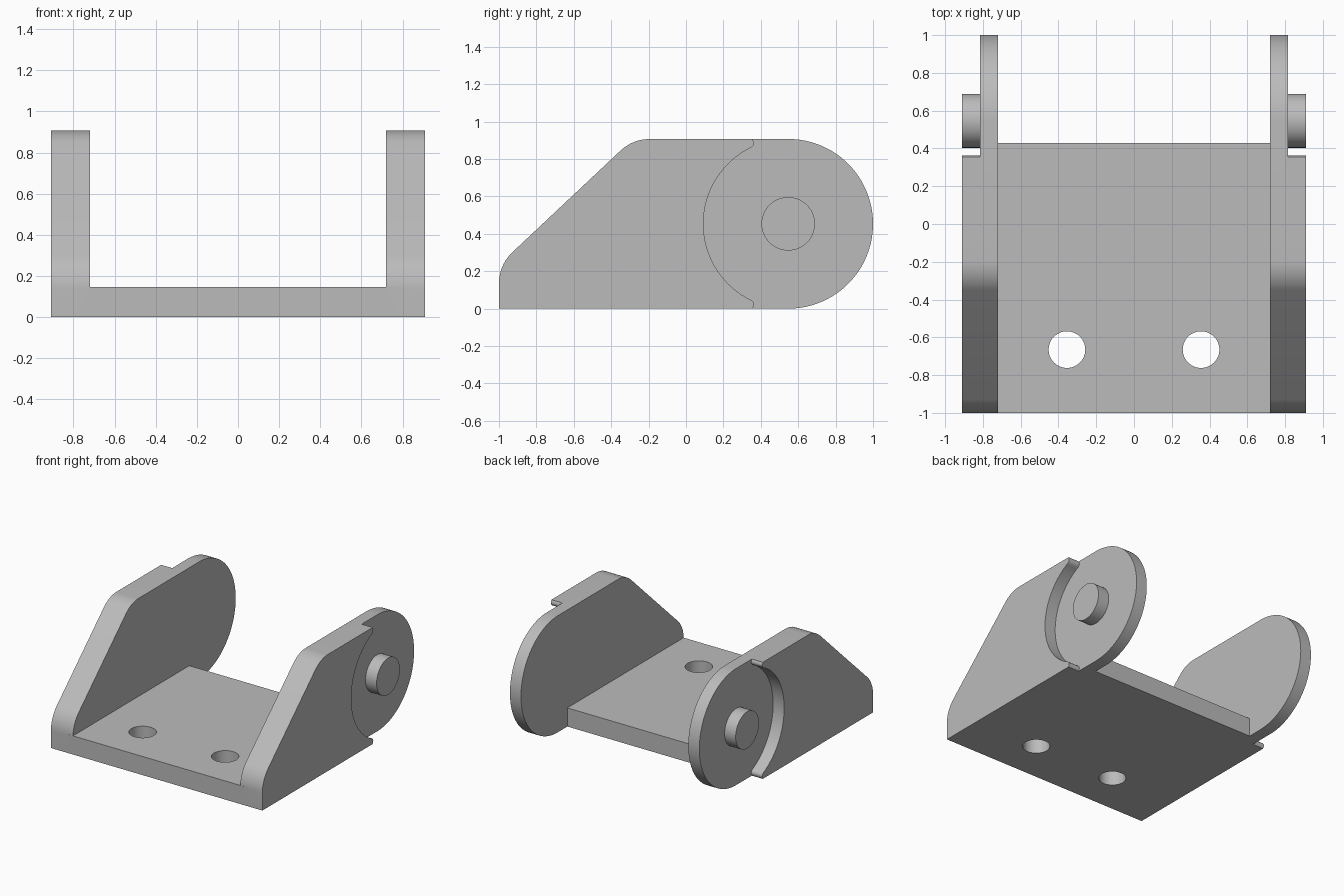
import bpy, bmesh
from math import cos, sin, radians, tan, atan2, pi
from mathutils import Vector

if "Cube" in bpy.data.objects:
    bpy.data.objects.remove(bpy.data.objects["Cube"])

HEIGHT = 0.907
R = HEIGHT / 2              # rounded arm end
CY, CZ = 1 - R, R           # pivot centre in the side plane
INNER, STEP, OUTER = 0.72, 0.815, 0.91

grey = bpy.data.materials.new("plain grey")
grey.use_nodes = True
colour = (0.5, 0.5, 0.5, 1)
grey.diffuse_color = colour
grey.node_tree.nodes["Principled BSDF"].inputs["Base Color"].default_value = colour


def prism(name, points, axis, low, high):
    """Extrude a 2D outline along x (points are y, z) or z (points are x, y)."""
    bm = bmesh.new()
    place = (lambda a, b: (low, a, b)) if axis == "x" else (lambda a, b: (a, b, low))
    face = bm.faces.new([bm.verts.new(place(*p)) for p in points])
    moved = bmesh.ops.extrude_face_region(bm, geom=[face])["geom"]
    shift = Vector((high - low, 0, 0) if axis == "x" else (0, 0, high - low))
    bmesh.ops.translate(bm, vec=shift, verts=[v for v in moved if isinstance(v, bmesh.types.BMVert)])
    bmesh.ops.recalc_face_normals(bm, faces=bm.faces)
    mesh = bpy.data.meshes.new(name)
    bm.to_mesh(mesh)
    bm.free()
    mesh.materials.append(grey)
    obj = bpy.data.objects.new(name, mesh)
    bpy.context.collection.objects.link(obj)
    return obj


def arc(cx, cy, r, start, end, steps):
    angles = [radians(start + (end - start) * i / steps) for i in range(steps + 1)]
    return [(cx + r * cos(a), cy + r * sin(a)) for a in angles]


def circle(cx, cy, r, steps=48):
    return arc(cx, cy, r, 0, 360, steps)[:-1]


def combine(target, tool, operation):
    """Apply a boolean and discard the tool."""
    mod = target.modifiers.new("combine", "BOOLEAN")
    mod.operation, mod.object, mod.solver = operation, tool, "EXACT"
    bpy.context.view_layer.objects.active = target
    bpy.ops.object.modifier_apply(modifier=mod.name)
    bpy.data.objects.remove(tool)


# Arm outline: sloped front with two filleted corners, round rear end
low_corner, high_corner = (-1, 0.234), (-0.284, HEIGHT)
slope = atan2(high_corner[1] - low_corner[1], high_corner[0] - low_corner[0])
fillet = 0.227
low_z = low_corner[1] - fillet * tan((pi / 2 - slope) / 2)
high_y = high_corner[0] + fillet * tan(slope / 2)
normal = 90 + slope * 180 / pi
arm_outline = ([(-1, 0)]
               + arc(-1 + fillet, low_z, fillet, 180, normal, 10)
               + arc(high_y, HEIGHT - fillet, fillet, normal, 90, 10)
               + arc(CY, CZ, R, 90, -90, 64))

# Recess outline: concave arc ending in small rounded lips
lip = [(0.355, 0.95), (0.355, 0.905), (0.361, 0.895), (0.363, 0.885), (0.36, 0.873)]
recess_outline = (lip + arc(CY, CZ, R, 115.7, 244.3, 56)
                  + [(y, HEIGHT - z) for y, z in reversed(lip)]
                  + [(1.2, HEIGHT - 0.95), (1.2, 0.95)])

# Base plate with two screw holes
bracket = prism("bracket", [(-0.78, -1), (0.78, -1), (0.78, 0.43), (-0.78, 0.43)], "z", 0, 0.145)
for x in (-0.355, 0.355):
    combine(bracket, prism("hole_cutter", circle(x, -0.665, 0.097), "z", -0.1, 0.3), "DIFFERENCE")

# Side arms with recessed pivot disc and pin
for side in (-1, 1):
    arm = prism("arm", arm_outline, "x", side * INNER, side * OUTER)
    combine(arm, prism("recess_cutter", recess_outline, "x", side * STEP, side * 1.1), "DIFFERENCE")
    combine(arm, prism("pin", circle(CY, CZ, 0.143), "x", side * 0.77, side * OUTER), "UNION")
    combine(bracket, arm, "UNION")

bpy.ops.object.select_all(action="DESELECT")
bracket.select_set(True)
bpy.context.view_layer.objects.active = bracket
bpy.ops.object.shade_smooth_by_angle(angle=radians(30))
